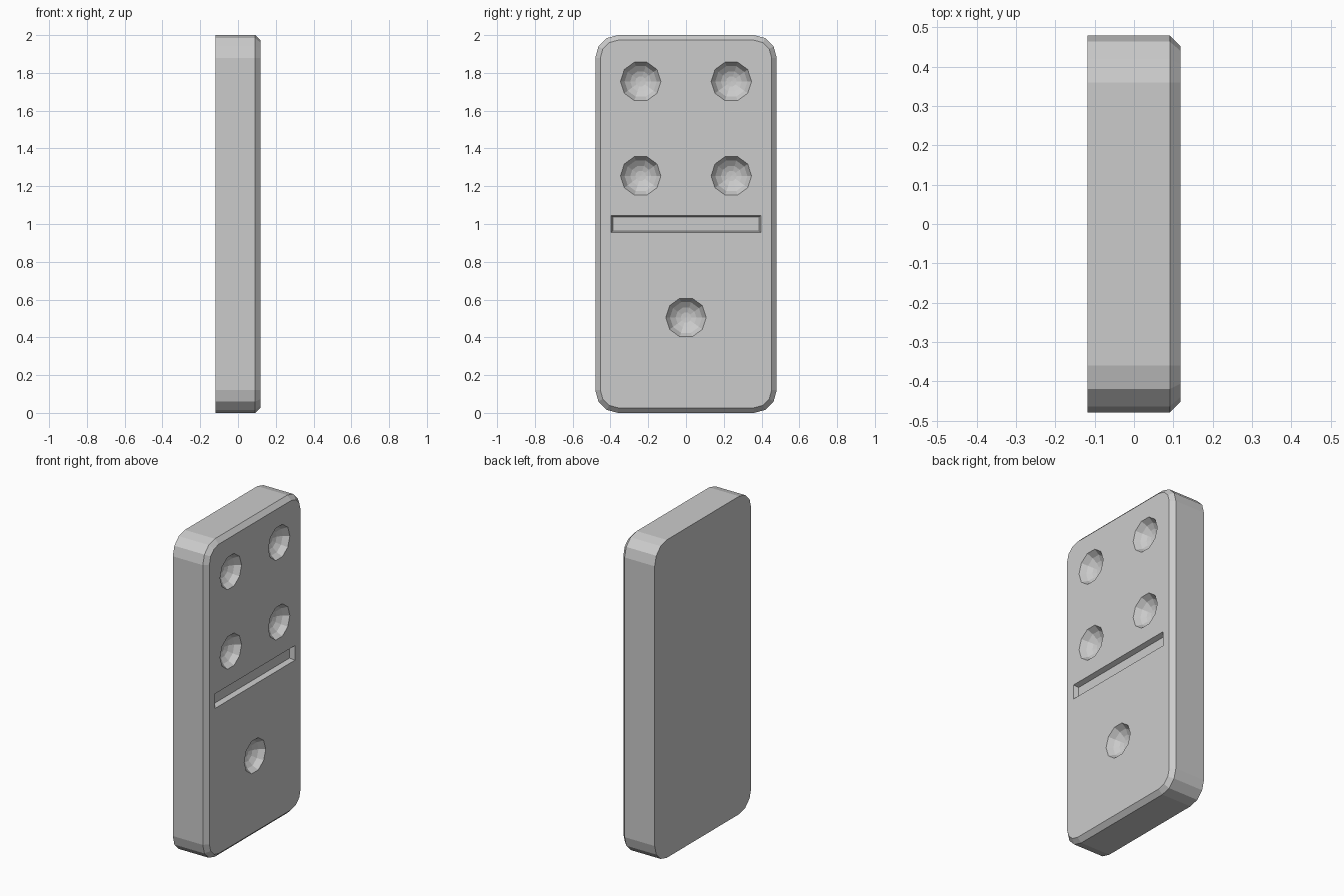
import bpy, bmesh, math

if "Cube" in bpy.data.objects:
    bpy.data.objects.remove(bpy.data.objects["Cube"])

HALF_T, HALF_W, RADIUS, CHAMFER = 0.118, 0.48, 0.12, 0.027


def stack(bm, rings):
    """Skin a list of equal-length point rings into a closed solid."""
    loops = [[bm.verts.new(p) for p in ring] for ring in rings]
    n = len(loops[0])
    for a, b in zip(loops, loops[1:]):
        for i in range(n):
            j = (i + 1) % n
            bm.faces.new((a[i], a[j], b[j], b[i]))
    bm.faces.new(loops[0][::-1])
    bm.faces.new(loops[-1])


def make_object(name, bm):
    bmesh.ops.recalc_face_normals(bm, faces=bm.faces)
    mesh = bpy.data.meshes.new(name)
    bm.to_mesh(mesh)
    bm.free()
    obj = bpy.data.objects.new(name, mesh)
    bpy.context.collection.objects.link(obj)
    return obj


def rounded_outline(x, inset):
    """Rounded rectangle in the yz plane, three segments per corner."""
    r = RADIUS - inset
    pts = []
    for k, (sy, sz) in enumerate(((1, 1), (-1, 1), (-1, -1), (1, -1))):
        for s in range(4):
            a = math.radians(90 * k + 30 * s)
            pts.append((x, sy * (HALF_W - RADIUS) + r * math.cos(a),
                        1 + sz * (1 - RADIUS) + r * math.sin(a)))
    return pts


def circle(x, y, z, r, n=10):
    return [(x, y + r * math.cos(math.tau * i / n), z + r * math.sin(math.tau * i / n))
            for i in range(n)]


def rectangle(x, y, z):
    return [(x, -y, 1 - z), (x, y, 1 - z), (x, y, 1 + z), (x, -y, 1 + z)]


# Tile body, chamfered around the pip face only
bm = bmesh.new()
stack(bm, [rounded_outline(-HALF_T, 0), rounded_outline(HALF_T - CHAMFER, 0),
           rounded_outline(HALF_T, CHAMFER)])
tile = make_object("domino_tile", bm)

# Cutters: five faceted round pips and the tapered dividing groove
bm = bmesh.new()
pips = [(y, z) for y in (-0.24, 0.24) for z in (1.255, 1.755)] + [(0, 0.505)]
for y, z in pips:
    profile = [(0.05, 0.107), (0, 0.107), (-0.035, 0.085), (-0.056, 0.055),
               (-0.065, 0.028), (-0.067, 0.002)]
    stack(bm, [circle(HALF_T + dx, y, z, r) for dx, r in profile])
stack(bm, [rectangle(HALF_T + 0.03, 0.397, 0.046), rectangle(HALF_T, 0.397, 0.046),
           rectangle(HALF_T - 0.03, 0.387, 0.036)])
cutter = make_object("pip_and_groove_cutter", bm)
cutter.hide_render = True

# Carve the tile and discard the cutter
mod = tile.modifiers.new("carve", 'BOOLEAN')
mod.operation = 'DIFFERENCE'
mod.solver = 'EXACT'
mod.object = cutter
bpy.context.view_layer.objects.active = tile
tile.select_set(True)
bpy.ops.object.modifier_apply(modifier=mod.name)
bpy.data.objects.remove(cutter)
